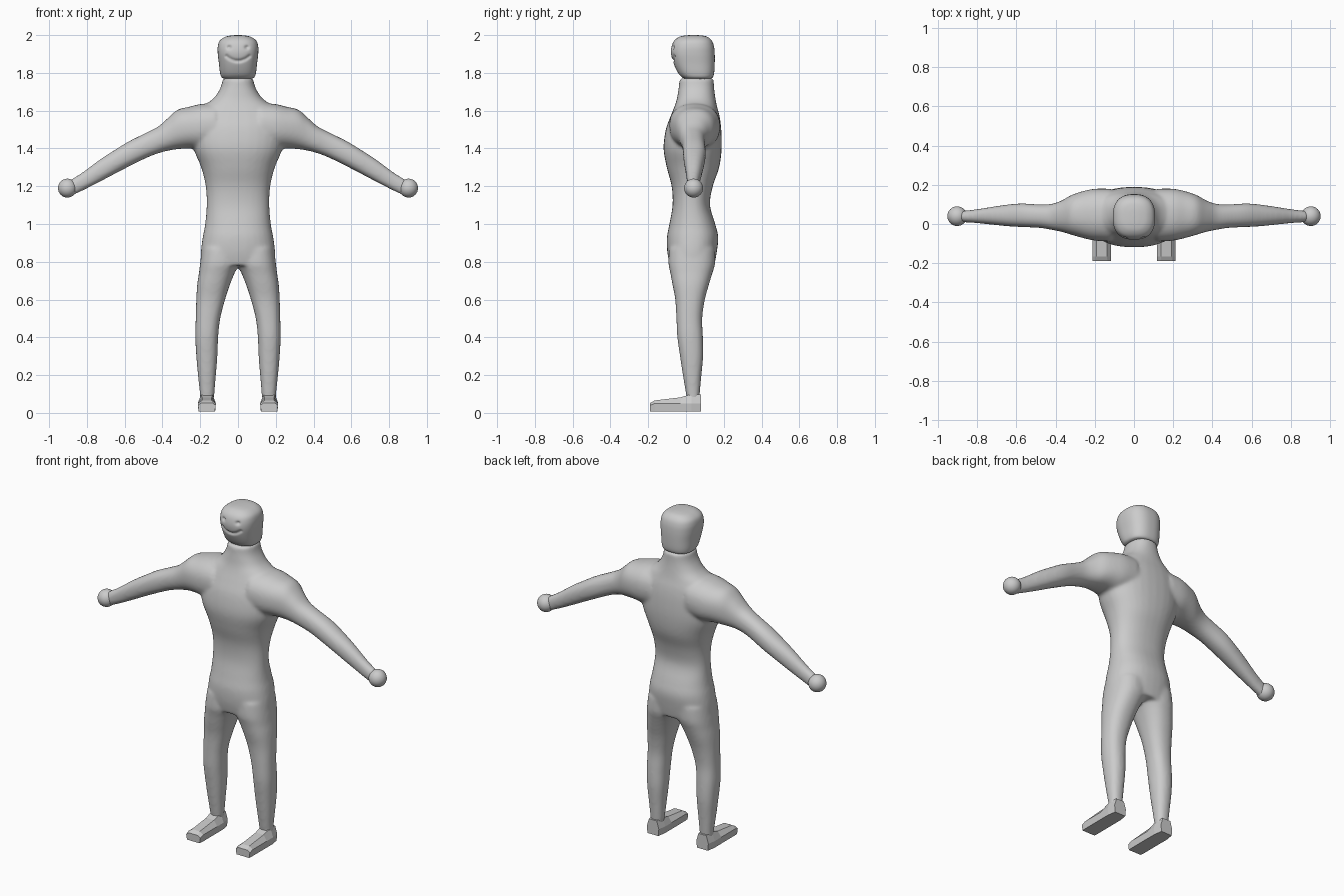
import bpy, bmesh, math

if "Cube" in bpy.data.objects:
    bpy.data.objects.remove(bpy.data.objects["Cube"])


def spline(rows, steps):
    """Smoothly interpolate section rows (Catmull-Rom)."""
    out = []
    for i in range(len(rows) - 1):
        p0, p1, p2 = rows[max(i - 1, 0)], rows[i], rows[i + 1]
        p3 = rows[min(i + 2, len(rows) - 1)]
        for s in range(steps):
            t = s / steps
            out.append([b + 0.5 * t * (c - a + t * (2 * a - 5 * b + 4 * c - d + t * (3 * (b - c) + d - a)))
                        for a, b, c, d in zip(p0, p1, p2, p3)])
    return out + [list(rows[-1])]


def loft(bm, rows, axis='z', n=32, power=2.3, steps=4):
    """Rows are (position, u0, u1, v0, v1): rounded sections along an axis."""
    rings = []
    for pos, u0, u1, v0, v1 in spline(rows, steps):
        ring = []
        for k in range(n):
            a = 2 * math.pi * k / n
            c, s = math.cos(a), math.sin(a)
            u = (u0 + u1) / 2 + (u1 - u0) / 2 * math.copysign(abs(c) ** (2 / power), c)
            v = (v0 + v1) / 2 + (v1 - v0) / 2 * math.copysign(abs(s) ** (2 / power), s)
            ring.append(bm.verts.new((u, v, pos) if axis == 'z' else (pos, u, v)))
        rings.append(ring)
    for a, b in zip(rings, rings[1:]):
        for k in range(n):
            bm.faces.new((a[k], a[(k + 1) % n], b[(k + 1) % n], b[k]))
    bm.faces.new(rings[0][::-1])
    bm.faces.new(rings[-1])


def finish(bm, name, smooth=True):
    bmesh.ops.recalc_face_normals(bm, faces=bm.faces[:])
    me = bpy.data.meshes.new(name)
    bm.to_mesh(me)
    bm.free()
    for p in me.polygons:
        p.use_smooth = smooth
    ob = bpy.data.objects.new(name, me)
    bpy.context.collection.objects.link(ob)
    return ob


# torso and neck: z, half width, y back and front
torso = [(0.78, .195, -.085, .15), (0.85, .197, -.099, .163), (0.93, .187, -.101, .171),
         (1.0, .174, -.088, .155), (1.1, .166, -.071, .127), (1.2, .171, -.076, .142),
         (1.3, .195, -.102, .176), (1.4, .235, -.119, .189), (1.5, .24, -.107, .187),
         (1.57, .225, -.082, .178), (1.62, .19, -.062, .165), (1.66, .135, -.049, .157),
         (1.70, .104, -.042, .151), (1.735, .088, -.037, .148), (1.772, .08, -.035, .147)]
# leg: z, inner x, outer x, y front and back
leg = [(0.06, .13, .20, .005, .07), (0.1, .125, .202, 0, .073), (0.2, .117, .212, -.017, .082),
       (0.3, .109, .221, -.032, .091), (0.4, .105, .226, -.046, .09), (0.5, .094, .224, -.051, .086),
       (0.6, .068, .221, -.057, .1), (0.68, .042, .216, -.072, .122), (0.74, .018, .207, -.083, .14),
       (0.79, -.005, .201, -.093, .154), (0.87, -.01, .19, -.09, .155)]
# arm: x, y front and back, z bottom and top
arm = [(.12, -.09, .18, 1.40, 1.64), (.2, -.085, .18, 1.395, 1.635), (.26, -.072, .168, 1.4, 1.62),
       (.32, -.055, .148, 1.396, 1.605), (.37, -.04, .12, 1.388, 1.562), (.42, -.03, .103, 1.375, 1.518),
       (.48, -.02, .1, 1.352, 1.486), (.57, -.016, .105, 1.308, 1.442), (.64, -.012, .1, 1.272, 1.4),
       (.73, -.003, .087, 1.224, 1.342), (.82, .006, .073, 1.178, 1.276), (.89, .01, .066, 1.145, 1.232)]

bm = bmesh.new()
loft(bm, [(z, -w, w, a, b) for z, w, a, b in torso])
for side in (1, -1):
    loft(bm, [(z, side * a, side * b, c, d) for z, a, b, c, d in leg])
    loft(bm, [(side * x, a, b, c, d) for x, a, b, c, d in arm], axis='x')
# orient each closed shell, then fuse and soften into one skin
body = finish(bm, "body")
rm = body.modifiers.new("fuse", 'REMESH')
rm.mode = 'VOXEL'
rm.voxel_size = 0.009
rm.use_smooth_shade = True
sm = body.modifiers.new("soften", 'SMOOTH')
sm.factor = 0.5
sm.iterations = 10

# head with pressed-in eyes and smile
head = [(1.768, .066, .0, .125), (1.776, .086, -.02, .141), (1.80, .095, -.042, .149),
        (1.85, .101, -.066, .152), (1.90, .107, -.079, .152), (1.94, .107, -.076, .148),
        (1.97, .097, -.063, .137), (1.99, .07, -.037, .115), (1.998, .035, -.005, .083),
        (2.0, .004, .035, .045)]
bm = bmesh.new()
loft(bm, [(z, -w, w, a, b) for z, w, a, b in head], n=96, power=2.5, steps=8)
smile = [(x / 100, 1.863 + 7 * (x / 100) ** 2) for x in range(-6, 7)]
for v in bm.verts:
    if v.co.y < 0.0:
        x, z = v.co.x, v.co.z
        eye = math.hypot(abs(x) - .047, z - 1.935)
        mouth = min(math.hypot(x - a, z - b) for a, b in smile)
        v.co.y += .012 * math.exp(-(eye / .01) ** 2) + .01 * math.exp(-(mouth / .008) ** 2)
finish(bm, "head")

# ball hands and faceted shoes
shoe = [(-.19, .042, .047, .03, .052), (-.165, .044, .048, .026, .066),
        (-.03, .044, .048, .026, .082), (.03, .044, .048, .03, .1), (.08, .036, .04, .026, .096)]
for side, word in ((1, "left"), (-1, "right")):
    bm = bmesh.new()
    bmesh.ops.create_uvsphere(bm, u_segments=32, v_segments=16, radius=.05)
    bmesh.ops.translate(bm, vec=(side * .903, .04, 1.19), verts=bm.verts[:])
    finish(bm, word + "_hand")

    bm = bmesh.new()
    rings = []
    for y, sole, mid, top, h in shoe:
        half = [(sole, .008), (mid, .05 if h > .06 else .04), (top, h)]
        pts = half + [(-x, z) for x, z in reversed(half)]
        rings.append([bm.verts.new((side * .165 + x, y, z)) for x, z in pts])
    for a, b in zip(rings, rings[1:]):
        for k in range(6):
            bm.faces.new((a[k], a[(k + 1) % 6], b[(k + 1) % 6], b[k]))
    bm.faces.new(rings[0])
    bm.faces.new(rings[-1])
    finish(bm, word + "_shoe", smooth=False)
